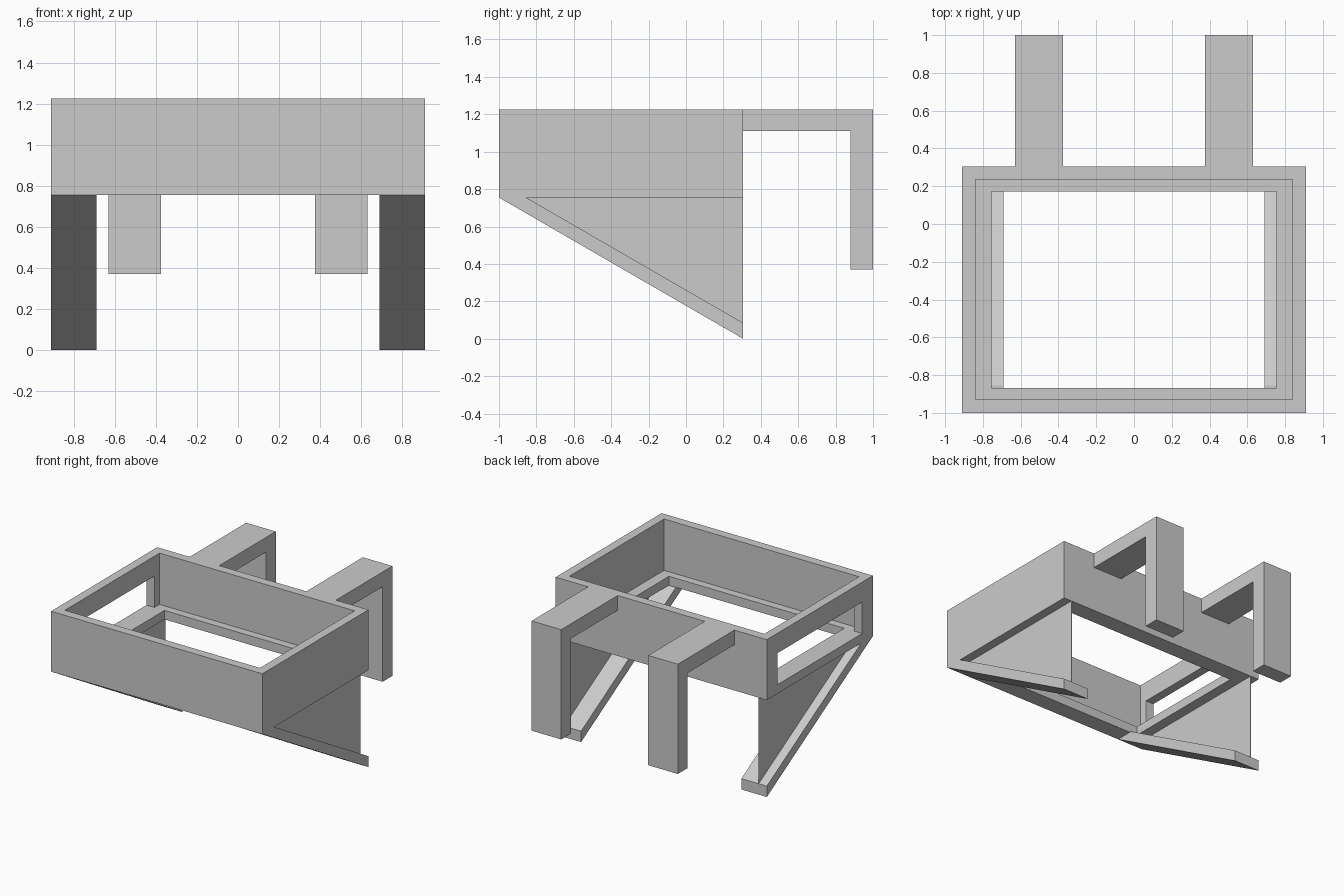
import bpy
import bmesh
from mathutils import Vector

cube = bpy.data.objects.get("Cube")
if cube:
    bpy.data.objects.remove(cube, do_unlink=True)

GREY = (0.6, 0.6, 0.6, 1.0)
grey = bpy.data.materials.new("plain grey")
grey.use_nodes = True
grey.diffuse_color = GREY
grey.node_tree.nodes["Principled BSDF"].inputs["Base Color"].default_value = GREY

# Main dimensions
HALF_W, FRONT, BACK = 0.91, -1.0, 0.305
BASE, TOP, WALL = 0.755, 1.225, 0.07
LIP = 0.155 - WALL * 0.33          # rim to floor opening
FLOOR = BASE + WALL


def finish(name, bm):
    bmesh.ops.recalc_face_normals(bm, faces=bm.faces)
    mesh = bpy.data.meshes.new(name)
    bm.to_mesh(mesh)
    bm.free()
    mesh.materials.append(grey)
    obj = bpy.data.objects.new(name, mesh)
    bpy.context.scene.collection.objects.link(obj)
    return obj


def box(name, x, y, z):
    """Box spanning the given (low, high) ranges."""
    bm = bmesh.new()
    bmesh.ops.create_cube(bm, size=1)
    for v in bm.verts:
        v.co = Vector([r[0] if c < 0 else r[1] for c, r in zip(v.co, (x, y, z))])
    return finish(name, bm)


def side_prism(name, profile, x0, x1):
    """Extrude a (y, z) profile from x0 to x1."""
    bm = bmesh.new()
    face = bm.faces.new([bm.verts.new((x0, y, z)) for y, z in profile])
    new = bmesh.ops.extrude_face_region(bm, geom=[face])["geom"]
    verts = [g for g in new if isinstance(g, bmesh.types.BMVert)]
    bmesh.ops.translate(bm, verts=verts, vec=(x1 - x0, 0, 0))
    return finish(name, bm)


def cut(target, cutter):
    mod = target.modifiers.new(cutter.name, "BOOLEAN")
    mod.operation = "DIFFERENCE"
    mod.solver = "EXACT"
    mod.object = cutter
    cutter.hide_render = True
    cutter.hide_viewport = True
    cutter.display_type = "WIRE"


# Open tray with a floor lip and a window in its right wall
tray = box("tray", (-HALF_W, HALF_W), (FRONT, BACK), (BASE, TOP))
cut(tray, box("tray_hollow_cutter", (WALL - HALF_W, HALF_W - WALL),
              (FRONT + WALL, BACK - WALL), (FLOOR, TOP + 0.2)))
cut(tray, box("floor_opening_cutter", (-0.755, 0.755),
              (FRONT + LIP, BACK - LIP), (BASE - 0.2, FLOOR + 0.1)))
cut(tray, box("window_cutter", (-HALF_W - 0.1, -HALF_W + WALL + 0.03),
              (FRONT + LIP, BACK - LIP), (FLOOR, 1.07)))

brace = [(FRONT, BASE), (BACK, 0), (BACK, 0.085), (-0.855, BASE)]
gusset = [(-0.855, BASE), (BACK, 0.085), (BACK, BASE)]
hook = [(BACK, TOP), (1.0, TOP), (1.0, 0.37), (0.88, 0.37), (0.88, 1.11), (BACK, 1.11)]

# Mirrored hooks, sloping braces and thin gusset plates
for side, s in (("left", 1), ("right", -1)):
    side_prism(side + "_hook", hook, s * 0.375, s * 0.63)
    side_prism(side + "_brace", brace, s * 0.69, s * HALF_W)
    side_prism(side + "_gusset", gusset, s * 0.836, s * 0.84)
